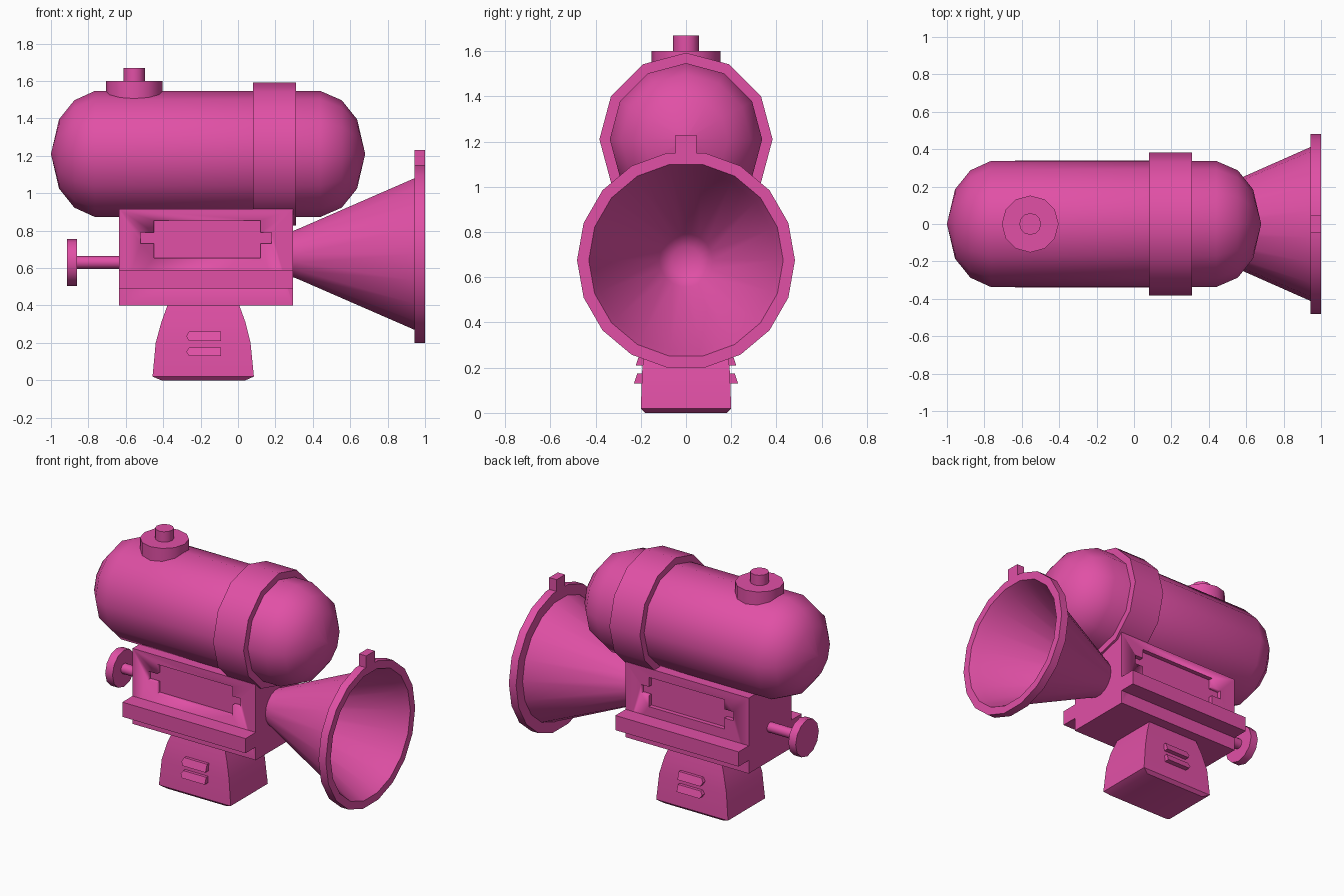
import bpy, bmesh, math
from mathutils import Vector

if "Cube" in bpy.data.objects:
    bpy.data.objects.remove(bpy.data.objects["Cube"])

PINK = bpy.data.materials.new("pink")
PINK.diffuse_color = (0.75, 0.08, 0.38, 1)
PINK.use_nodes = True
PINK.node_tree.nodes["Principled BSDF"].inputs["Base Color"].default_value = PINK.diffuse_color


def finish(name, bm, angle=40):
    bmesh.ops.remove_doubles(bm, verts=bm.verts, dist=1e-5)
    bmesh.ops.recalc_face_normals(bm, faces=bm.faces)
    me = bpy.data.meshes.new(name)
    bm.to_mesh(me)
    bm.free()
    ob = bpy.data.objects.new(name, me)
    bpy.context.collection.objects.link(ob)
    me.materials.append(PINK)
    bpy.ops.object.select_all(action='DESELECT')
    ob.select_set(True)
    bpy.context.view_layer.objects.active = ob
    bpy.ops.object.shade_smooth_by_angle(angle=math.radians(angle))
    return ob


def loft(bm, rings):
    """Skin equal-length loops of points and cap both ends."""
    vs = [[bm.verts.new(p) for p in ring] for ring in rings]
    n = len(vs[0])
    for a, b in zip(vs, vs[1:]):
        for i in range(n):
            bm.faces.new((a[i], a[(i + 1) % n], b[(i + 1) % n], b[i]))
    bm.faces.new(vs[0])
    bm.faces.new(vs[-1])


def lathe(name, profile, centre, axis='x', sides=12, phase=0.0):
    """Spin (along, radius) pairs around the x or z axis through centre."""
    bm = bmesh.new()
    rings = []
    for t, r in profile:
        ring = []
        for i in range(sides):
            a = math.radians(phase) + math.tau * i / sides
            u, v = max(r, 0.0005) * math.sin(a), max(r, 0.0005) * math.cos(a)
            ring.append(Vector(centre) + Vector((t, u, v) if axis == 'x' else (u, v, t)))
        rings.append(ring)
    loft(bm, rings)
    return finish(name, bm)


def box(name, x0, x1, y, z0, z1):
    bm = bmesh.new()
    loft(bm, [[(x0, -y, z), (x1, -y, z), (x1, y, z), (x0, y, z)] for z in (z0, z1)])
    return finish(name, bm)


# Tank with domed ends, and the band around it
lathe("tank", [(-1, 0), (-.957, .185), (-.875, .287), (-.765, .337), (.44, .337),
               (.555, .287), (.637, .185), (.68, 0)], (0, 0, 1.21))
lathe("tank_band", [(.08, .383), (.31, .383)], (0, 0, 1.21))

# Filler cap on the tank
lathe("filler_cap", [(1.47, .152), (1.6, .152)], (-.555, 0, 0), 'z')
lathe("filler_knob", [(1.55, .058), (1.67, .058)], (-.555, 0, 0), 'z')

# Body block with a cross-ended panel recessed into both sides
body = box("body", -.635, .295, .23, .40, .915)
outline = [(-.45, .655), (.12, .655), (.12, .73), (.18, .73), (.18, .79), (.12, .79),
           (.12, .855), (-.45, .855), (-.45, .79), (-.52, .79), (-.52, .73), (-.45, .73)]
bm = bmesh.new()
for s in (-1, 1):
    loft(bm, [[(x, s * y, z) for x, z in outline] for y in (.20, .30)])
cutter = finish("panel_cutter", bm)
cutter.hide_render = True
mod = body.modifiers.new("panels", 'BOOLEAN')
mod.operation, mod.solver, mod.object = 'DIFFERENCE', 'EXACT', cutter
bpy.context.view_layer.objects.active = body
bpy.ops.object.modifier_apply(modifier=mod.name)
bpy.data.objects.remove(cutter)
box("body_rail", -.635, .295, .34, .49, .59)

# Flared grip
bm = bmesh.new()
loft(bm, [[(x0, -y, z), (x1, -y, z), (x1, y, z), (x0, y, z)] for x0, x1, y, z in (
    (-.37, 0, .155, .42), (-.41, .04, .178, .31), (-.44, .067, .193, .2),
    (-.457, .085, .2, .02), (-.41, .04, .18, 0))])
finish("grip", bm, 35)

# Paired finger ribs on both sides of the grip
for s, side in ((-1, "front"), (1, "back")):
    for z0, z1, row, y in ((.21, .26, "upper", .205), (.13, .175, "lower", .215)):
        shape = [(-.262, z0), (-.09, z0), (-.09, z1), (-.262, z1), (-.277, (z0 + z1) / 2)]
        bm = bmesh.new()
        loft(bm, [[(x, s * .17, z) for x, z in shape],
                  [(x, s * (y + (z1 - z) * .35), z) for x, z in shape]])
        finish(f"rib_{side}_{row}", bm)

# Hollow horn: outside, rim, inside down to the throat
lathe("horn", [(.28, .12), (.33, .14), (.945, .412), (.945, .482), (1, .482), (1, .43),
               (.945, .402), (.36, .118), (.32, .062), (.32, 0)], (0, 0, .675),
      sides=18, phase=10)
rim_tab = box("rim_tab", .945, 1, .046, 1.12, 1.23)

# Plunger at the rear
lathe("plunger_rod", [(-.88, .034), (-.62, .034)], (0, 0, .63))
lathe("plunger_disc", [(-.915, .125), (-.86, .125)], (0, 0, .63))
